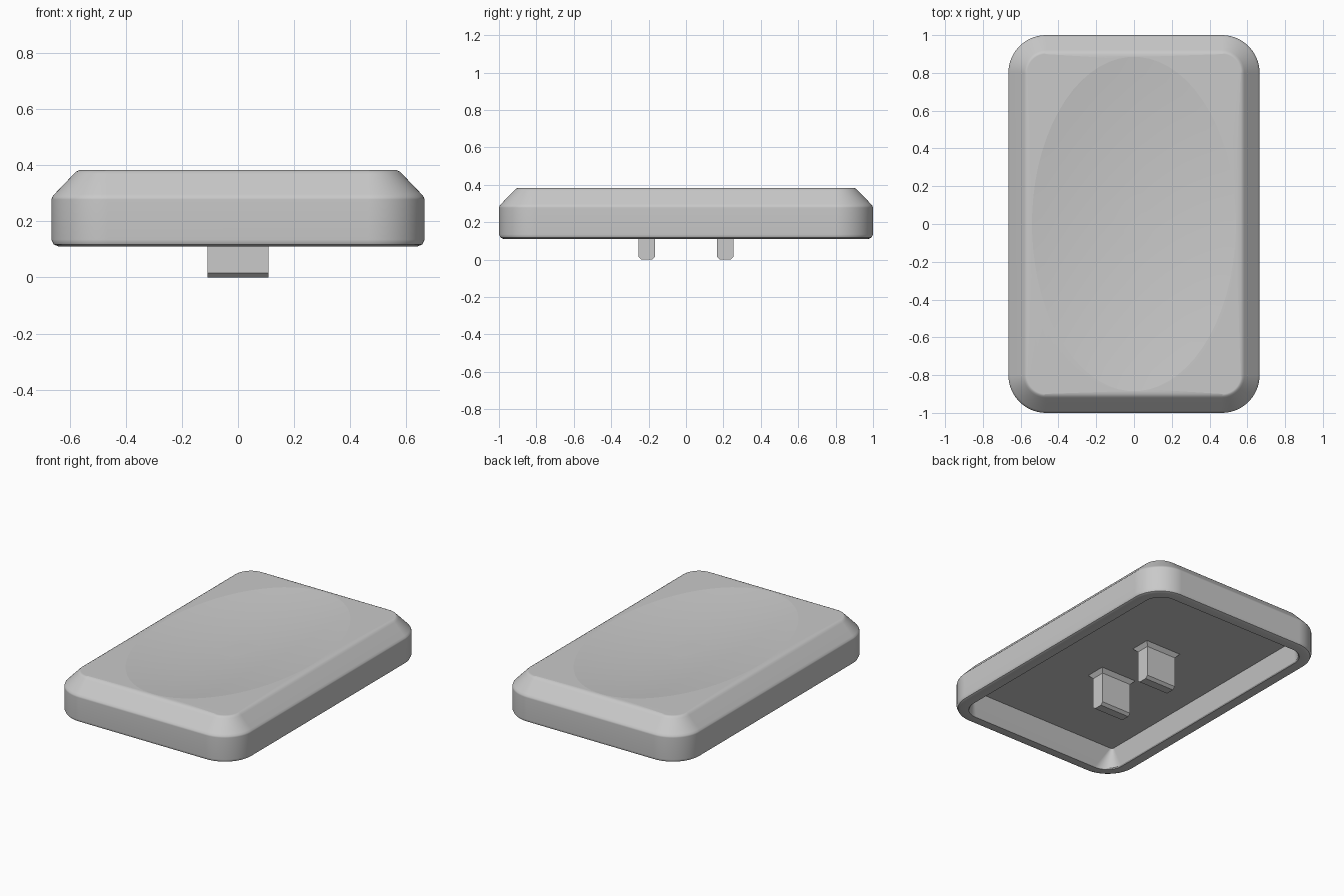
import bpy, bmesh, math

cube = bpy.data.objects.get("Cube")
if cube:
    bpy.data.objects.remove(cube, do_unlink=True)

grey = bpy.data.materials.new("plain_grey")
grey.use_nodes = True
colour = (0.585, 0.585, 0.585, 1)
grey.diffuse_color = colour
grey.node_tree.nodes["Principled BSDF"].inputs["Base Color"].default_value = colour

HX, HY, R = 0.665, 1.0, 0.2     # outer half sizes and corner radius
N = 16                          # points per rounded corner
TOP, BOTTOM, FLOOR = 0.383, 0.111, 0.24


def rounded_rect(hx, hy, r, z):
    pts = []
    for q, (sx, sy) in enumerate([(1, 1), (-1, 1), (-1, -1), (1, -1)]):
        for i in range(N):
            a = math.pi / 2 * (q + i / (N - 1))
            pts.append((sx * (hx - r) + r * math.cos(a),
                        sy * (hy - r) + r * math.sin(a), z))
    return pts


def inset_rect(inset, z):
    return rounded_rect(HX - inset, HY - inset, R - inset, z)


def ellipse(ax, ay, z):
    return [(ax * math.cos(a), ay * math.sin(a), z)
            for a in (math.pi / 2 * (k + 0.5) / N for k in range(4 * N))]


def loft(bm, rings):
    loops = [[bm.verts.new(p) for p in ring] for ring in rings]
    for a, b in zip(loops, loops[1:]):
        n = len(a)
        for i in range(n):
            j = (i + 1) % n
            bm.faces.new((a[i], a[j], b[j], b[i]))
    bm.faces.new(loops[0])
    bm.faces.new(loops[-1])
    return loops


def finish(name, bm, smooth):
    bmesh.ops.recalc_face_normals(bm, faces=bm.faces)
    me = bpy.data.meshes.new(name)
    bm.to_mesh(me)
    bm.free()
    me.materials.append(grey)
    ob = bpy.data.objects.new(name, me)
    bpy.context.collection.objects.link(ob)
    if smooth:
        bpy.ops.object.select_all(action="DESELECT")
        ob.select_set(True)
        bpy.context.view_layer.objects.active = ob
        bpy.ops.object.shade_smooth_by_angle(angle=math.radians(32))
        mod = ob.modifiers.new("weighted_normals", "WEIGHTED_NORMAL")
        mod.keep_sharp = True


# Cap shell: cavity floor, tapered inner wall, rim, outer wall, chamfer, top
rings = [rounded_rect(0.552, 0.862, 0.015, FLOOR),
         rounded_rect(0.58, 0.922, 0.11, BOTTOM + 0.006),
         rounded_rect(0.586, 0.928, 0.116, BOTTOM)]
profile = [(0.024, BOTTOM), (0.008, BOTTOM + 0.007), (0, BOTTOM + 0.024),
           (0, 0.278), (0.003, 0.287), (0.011, 0.297),
           (0.08, 0.369), (0.088, 0.377), (0.1, TOP)]
rings += [inset_rect(i, z) for i, z in profile]

# Shallow elliptical dish pressed into the top
DEPTH, STEPS = 0.046, 10
edge_ring = len(rings)
for k in range(STEPS):
    t = 1 - k / STEPS
    rings.append(ellipse(0.54 * t, 0.885 * t, TOP - DEPTH * (1 - t * t)))
bm = bmesh.new()
loops = loft(bm, rings)
rim = loops[edge_ring]
for i, v in enumerate(rim):
    bm.edges.get((v, rim[(i + 1) % len(rim)])).smooth = False
finish("cap_shell", bm, True)


# Two mounting legs with chamfered tips and flared roots
def rect(hx, hy, cy, z):
    return [(hx, cy + hy, z), (-hx, cy + hy, z), (-hx, cy - hy, z), (hx, cy - hy, z)]


for name, cy in (("front_leg", -0.21), ("back_leg", 0.21)):
    bm = bmesh.new()
    loft(bm, [rect(0.108, 0.028, cy, 0), rect(0.108, 0.045, cy, 0.016),
              rect(0.108, 0.045, cy, FLOOR - 0.024), rect(0.131, 0.068, cy, FLOOR + 0.002)])
    finish(name, bm, False)
